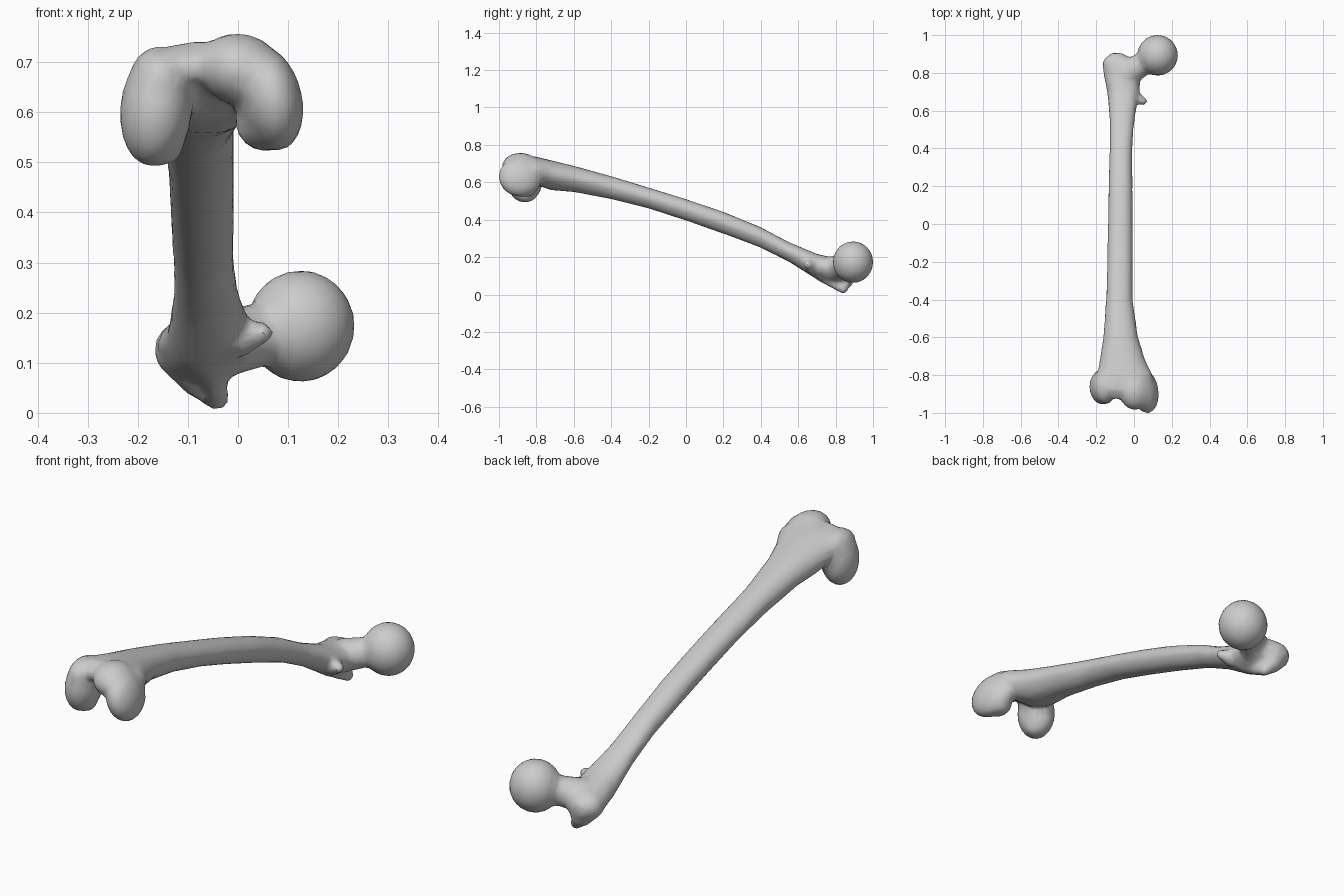
import bpy, bmesh, math
from mathutils import Vector, Matrix

cube = bpy.data.objects.get("Cube")
if cube:
    bpy.data.objects.remove(cube, do_unlink=True)

bone = bpy.data.materials.new("bone_grey")
bone.use_nodes = True
colour = (0.6, 0.6, 0.6, 1)
bone.diffuse_color = colour
bone.node_tree.nodes["Principled BSDF"].inputs["Base Color"].default_value = colour

bm = bmesh.new()
SIDES = 24


def loft(sections):
    """Skin of rounded sections (y, x_min, x_max, z_min, z_max), pinched below."""
    rings = []
    for y, x0, x1, z0, z1 in sections:
        ring = []
        for i in range(SIDES):
            a = 2 * math.pi * i / SIDES
            c, s = math.cos(a), math.sin(a)
            c = math.copysign(abs(c) ** 0.85, c)
            pinch = 1 - 0.2 * max(0, -s)
            ring.append(bm.verts.new(((x0 + x1) / 2 + c * pinch * (x1 - x0) / 2, y,
                                      (z0 + z1) / 2 + s * (z1 - z0) / 2)))
        rings.append(ring)
    for a, b in zip(rings, rings[1:]):
        for i in range(SIDES):
            j = (i + 1) % SIDES
            bm.faces.new((a[i], a[j], b[j], b[i]))
    bm.faces.new(rings[0][::-1])
    bm.faces.new(rings[-1])


def lump(centre, radii, turn=0, tilt=0):
    """Ellipsoid turned about z, then tilted about y."""
    m = (Matrix.Translation(centre) @ Matrix.Rotation(math.radians(turn), 4, 'Z')
         @ Matrix.Rotation(math.radians(tilt), 4, 'Y') @ Matrix.Diagonal((*radii, 1)))
    bmesh.ops.create_uvsphere(bm, u_segments=20, v_segments=12, radius=1, matrix=m)


def limb(p, q, r1, r2):
    """Tapered round bar with ball ends."""
    p, q = Vector(p), Vector(q)
    d = q - p
    m = Matrix.Translation((p + q) / 2) @ d.to_track_quat('Z', 'Y').to_matrix().to_4x4()
    bmesh.ops.create_cone(bm, cap_ends=True, segments=18, radius1=r1, radius2=r2,
                          depth=d.length, matrix=m)
    lump(p, (r1, r1, r1))
    lump(q, (r2, r2, r2))


# Shaft, flaring at both ends
loft([(-.925, -.13, .03, .67, .71), (-.88, -.19, .08, .645, .742),
      (-.80, -.195, .10, .585, .737), (-.72, -.182, .06, .558, .717),
      (-.60, -.163, .022, .548, .688), (-.40, -.148, -.007, .51, .633),
      (-.20, -.142, -.007, .46, .572), (0, -.139, -.007, .395, .51),
      (.20, -.135, -.007, .325, .442), (.40, -.13, -.009, .25, .36),
      (.55, -.13, .003, .175, .28), (.70, -.142, .03, .08, .217),
      (.80, -.163, .035, .06, .195), (.87, -.152, 0, .065, .18),
      (.905, -.125, -.065, .09, .15)])

# Knee end: two rounded condyles with a notch between
lump((-.163, -.862, .607), (.073, .095, .117), tilt=6)
lump((-.155, -.86, .665), (.062, .092, .067))
lump((.06, -.885, .628), (.067, .118, .108), turn=8, tilt=-14)
lump((.005, -.885, .685), (.085, .10, .072), tilt=15)
limb((-.17, -.83, .56), (-.155, -.86, .54), .045, .048)
limb((.055, -.85, .575), (.05, -.87, .58), .054, .056)

# Hip end: ball head and neck
lump((.125, .893, .173), (.109, .109, .112))
limb((-.03, .80, .14), (.09, .875, .165), .07, .058)

# Greater trochanter hooking down and inward
limb((-.11, .84, .125), (-.075, .85, .075), .058, .046)
limb((-.08, .85, .075), (-.043, .84, .03), .04, .026)
limb((-.055, .72, .10), (-.043, .83, .035), .03, .024)

# Lesser trochanter
limb((.0, .67, .15), (.05, .65, .16), .04, .022)

bmesh.ops.recalc_face_normals(bm, faces=bm.faces)
mesh = bpy.data.meshes.new("thigh_bone")
bm.to_mesh(mesh)
bm.free()
mesh.materials.append(bone)
obj = bpy.data.objects.new("thigh_bone", mesh)
bpy.context.scene.collection.objects.link(obj)
bpy.context.view_layer.objects.active = obj
obj.select_set(True)

# Fuse the parts into one skin, soften the seams, then thin it to facets
fuse = obj.modifiers.new("fuse", 'REMESH')
fuse.mode = 'VOXEL'
fuse.voxel_size = 0.01
soften = obj.modifiers.new("soften", 'SMOOTH')
soften.factor = 0.5
soften.iterations = 8
thin = obj.modifiers.new("thin", 'DECIMATE')
thin.ratio = 0.12
for name in ("fuse", "soften", "thin"):
    bpy.ops.object.modifier_apply(modifier=name)
bpy.ops.object.shade_smooth_by_angle(angle=math.radians(35))
